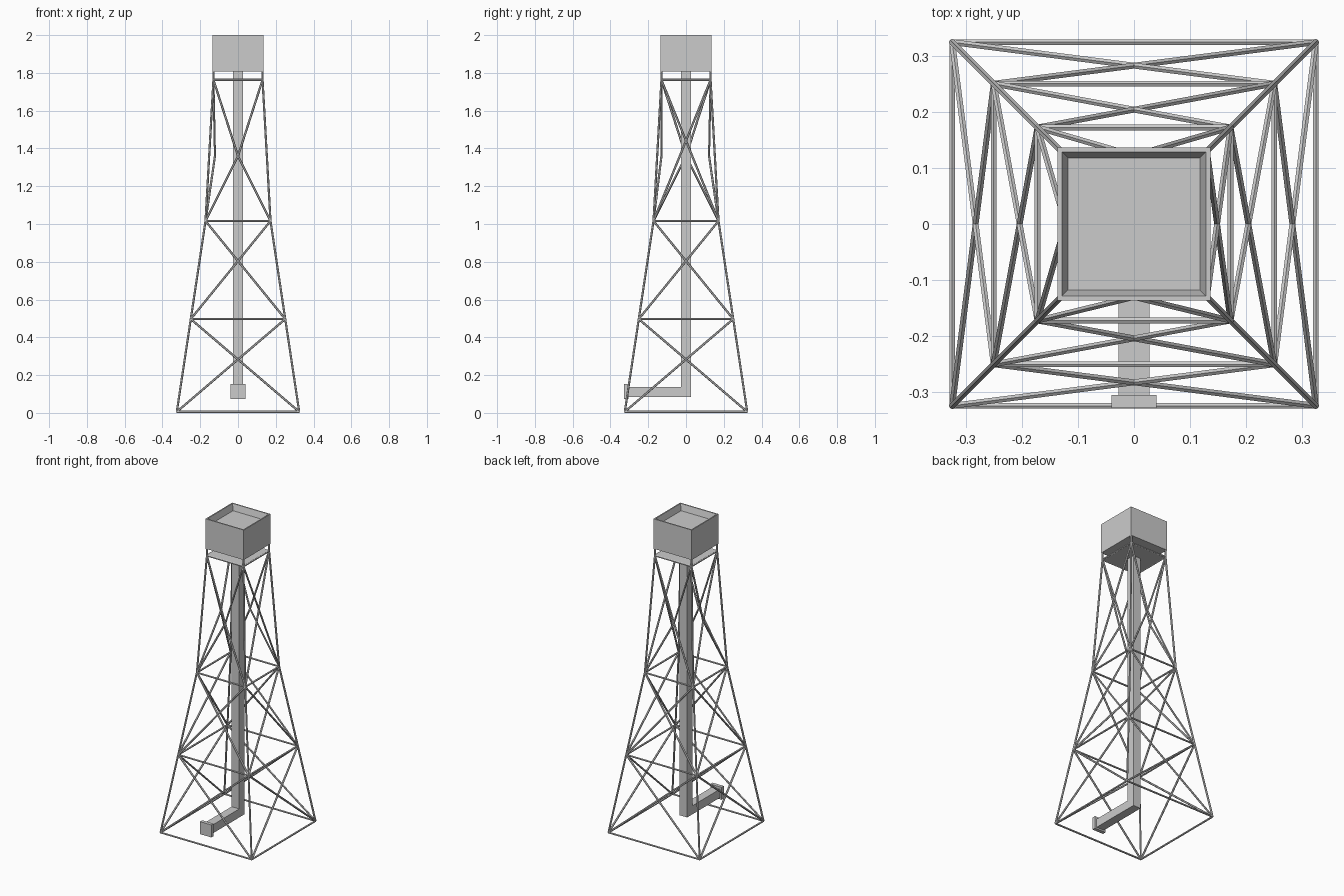
import bpy, bmesh
from math import pi
from mathutils import Vector, Matrix

if "Cube" in bpy.data.objects:
    bpy.data.objects.remove(bpy.data.objects["Cube"])

R = 0.006                      # bar radius
LEVELS = [(0.324, 0.006), (0.25, 0.497), (0.172, 1.016), (0.13, 1.763)]


def finish(bm, name):
    bmesh.ops.recalc_face_normals(bm, faces=bm.faces)
    me = bpy.data.meshes.new(name)
    bm.to_mesh(me)
    bm.free()
    ob = bpy.data.objects.new(name, me)
    bpy.context.collection.objects.link(ob)
    return ob


def bar(bm, a, b, r=R):
    a, b = Vector(a), Vector(b)
    d = b - a
    m = Matrix.Translation((a + b) / 2) @ d.to_track_quat('Z', 'Y').to_matrix().to_4x4()
    bmesh.ops.create_cone(bm, cap_ends=True, segments=6, radius1=r, radius2=r,
                          depth=d.length, matrix=m)


def box(bm, lo, hi):
    lo, hi = Vector(lo), Vector(hi)
    m = Matrix.Translation((lo + hi) / 2) @ Matrix.Diagonal((*(hi - lo), 1))
    bmesh.ops.create_cube(bm, size=1, matrix=m)


def turn(i):
    return Matrix.Rotation(i * pi / 2, 3, 'Z')


# Four corner legs, running up to the tank
bm = bmesh.new()
for i in range(4):
    pts = [turn(i) @ Vector((h, h, z)) for h, z in LEVELS + [(0.13, 1.815)]]
    for a, b in zip(pts, pts[1:]):
        bar(bm, a, b)
finish(bm, "corner_legs")

# Horizontal frames
bm = bmesh.new()
for h, z in LEVELS:
    for i in range(4):
        bar(bm, turn(i) @ Vector((-h, -h, z)), turn(i) @ Vector((h, -h, z)))
finish(bm, "horizontal_frames")

# Cross braces; sides are front, right, back, left
bm = bmesh.new()
bowed = {0: 0.13, 2: 0.122, 3: 0.122}      # top-bay braces bent inward
for t in range(3):
    (h0, z0), (h1, z1) = LEVELS[t], LEVELS[t + 1]
    for i in range(4):
        for s in (-1, 1):
            a = turn(i) @ Vector((s * h0, -h0, z0))
            b = turn(i) @ Vector((-s * h1, -h1, z1))
            if t == 2 and i in bowed:
                mid = turn(i) @ Vector((0, -bowed[i], 1.36))
                bar(bm, a, mid)
                bar(bm, mid, b)
            else:
                bar(bm, a, b)
finish(bm, "cross_braces")

# Platform under the tank
bm = bmesh.new()
box(bm, (-0.128, -0.128, 1.759), (0.128, 0.128, 1.767))
finish(bm, "platform")

# Square tank with a recessed top
bm = bmesh.new()
box(bm, (-0.136, -0.136, 1.808), (0.136, 0.136, 2.0))
top = max(bm.faces, key=lambda f: f.calc_center_median().z)
bmesh.ops.inset_region(bm, faces=[top], thickness=0.011)
bmesh.ops.inset_region(bm, faces=[top], thickness=0.015)
bmesh.ops.translate(bm, verts=top.verts, vec=(0, 0, -0.04))
finish(bm, "tank")

# Square down pipe with a foot running to the front
bm = bmesh.new()
box(bm, (-0.027, -0.027, 0.083), (0.027, 0.027, 1.812))
finish(bm, "down_pipe")
bm = bmesh.new()
box(bm, (-0.0275, -0.31, 0.083), (0.0275, -0.027, 0.138))
finish(bm, "outlet_pipe")

# Flange at the outlet
bm = bmesh.new()
box(bm, (-0.04, -0.328, 0.073), (0.04, -0.305, 0.153))
finish(bm, "outlet_flange")
